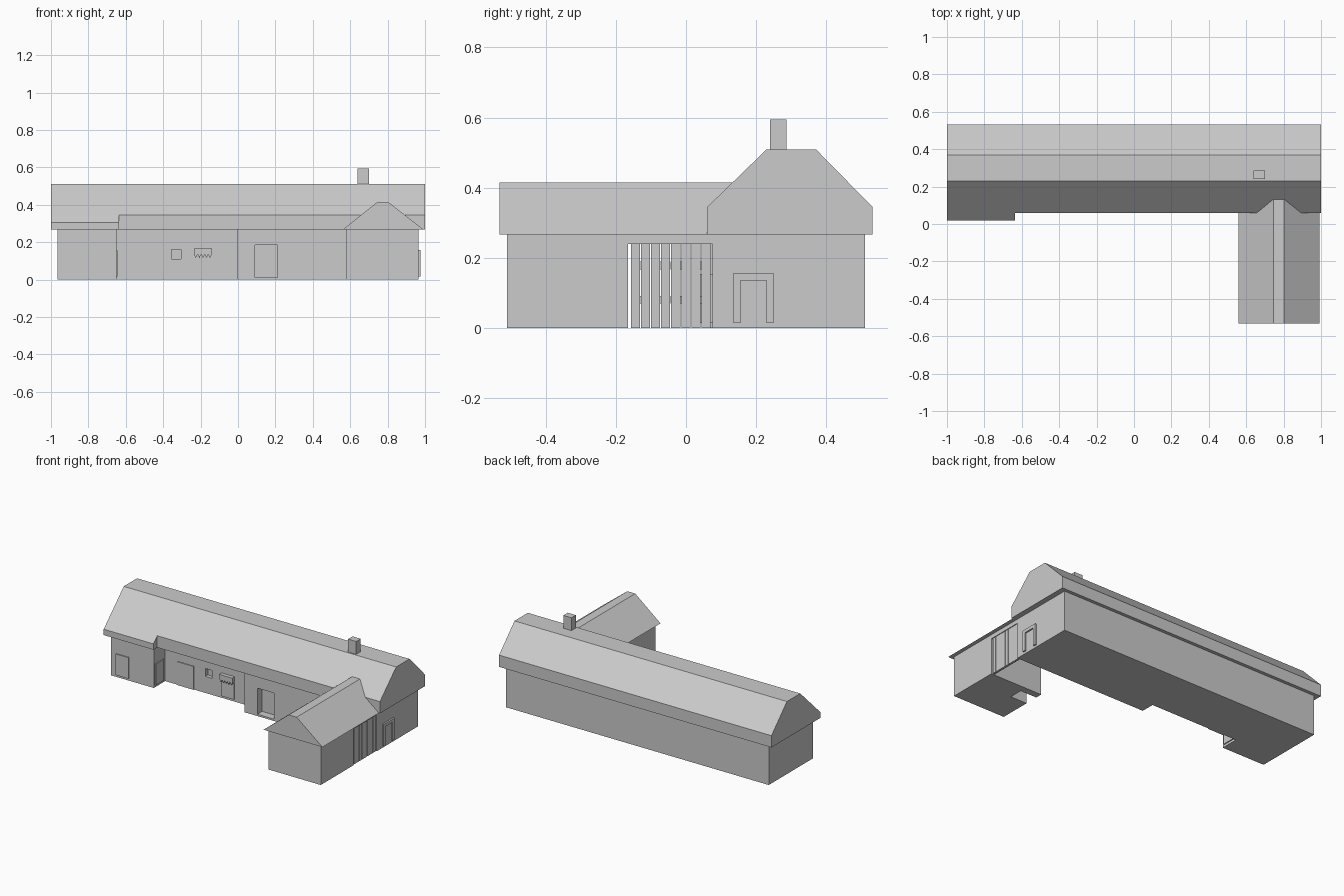
import bpy, bmesh
from mathutils import Vector

cube = bpy.data.objects.get("Cube")
if cube:
    bpy.data.objects.remove(cube, do_unlink=True)

GREY = (0.6, 0.6, 0.6, 1)
mat = bpy.data.materials.new("plain grey")
mat.use_nodes = True
mat.diffuse_color = GREY
mat.node_tree.nodes["Principled BSDF"].inputs["Base Color"].default_value = GREY


def prism(name, outline, axis, start, end):
    """Extrude a 2D outline along x (y,z), y (x,z) or z (x,y)."""
    place = {"x": lambda a, b: (start, a, b),
             "y": lambda a, b: (a, start, b),
             "z": lambda a, b: (a, b, start)}[axis]
    bm = bmesh.new()
    face = bm.faces.new([bm.verts.new(place(*p)) for p in outline])
    out = bmesh.ops.extrude_face_region(bm, geom=[face])
    shift = Vector([(end - start) * (axis == k) for k in "xyz"])
    verts = [g for g in out["geom"] if isinstance(g, bmesh.types.BMVert)]
    bmesh.ops.translate(bm, vec=shift, verts=verts)
    bmesh.ops.recalc_face_normals(bm, faces=bm.faces)
    mesh = bpy.data.meshes.new(name)
    bm.to_mesh(mesh)
    bm.free()
    mesh.materials.append(mat)
    obj = bpy.data.objects.new(name, mesh)
    bpy.context.scene.collection.objects.link(obj)
    return obj


def box(name, x, y, z):
    rect = [(x[0], y[0]), (x[1], y[0]), (x[1], y[1]), (x[0], y[1])]
    return prism(name, rect, "z", *z)


def cut(target, x, y, z):
    """Carve a box-shaped recess out of a wall."""
    cutter = box("cutter", x, y, z)
    cutter.hide_render = True
    mod = target.modifiers.new("recess", "BOOLEAN")
    mod.operation, mod.solver, mod.object = "DIFFERENCE", "EXACT", cutter
    dg = bpy.context.evaluated_depsgraph_get()
    mesh = bpy.data.meshes.new_from_object(target.evaluated_get(dg))
    target.modifiers.clear()
    target.data = mesh
    bpy.data.objects.remove(cutter, do_unlink=True)


def door_frame(name, axis, at, out, a, b, low, high, rim):
    """Thin upside-down U around a doorway."""
    u = [(a, low), (a, high), (b, high), (b, low),
         (b - rim, low), (b - rim, high - rim), (a + rim, high - rim), (a + rim, low)]
    prism(name, u, axis, at, at + out)


EAVE = 0.267

# Long house walls with stepped front
house = prism("house_walls", [
    (-0.965, 0.51), (-0.965, 0.045), (-0.65, 0.045), (-0.65, 0.165),
    (-0.005, 0.165), (-0.005, 0.075), (0.965, 0.075), (0.965, 0.51)], "z", 0, EAVE)
cut(house, (0.09, 0.21), (0, 0.125), (0.012, 0.185))
cut(house, (-0.355, -0.305), (0.1, 0.19), (0.11, 0.162))

# Long roof with flat ridge, and its deeper eave over the end block
prism("house_roof", [(0.06, EAVE), (0.06, 0.345), (0.23, 0.51),
                     (0.37, 0.51), (0.532, 0.345), (0.532, EAVE)], "x", -1, 1)
prism("end_block_eave", [(0.02, EAVE), (0.02, 0.306), (0.06, 0.345), (0.06, EAVE)],
      "x", -1, -0.635)

# Front wing
wing = box("wing_walls", (0.58, 0.965), (-0.51, -0.165), (0, EAVE))
cut(wing, (0.5, 0.7), (-0.3, -0.21), (-0.1, 0.15))
prism("wing_roof", [(0.56, EAVE), (0.745, 0.415), (0.803, 0.415), (0.992, EAVE)],
      "y", -0.532, 0.2)

# Slatted passage between wing and house
box("passage_lintel", (0.58, 0.965), (-0.165, 0.075), (0.24, EAVE))
for i in range(8):
    y = -0.157 + i * 0.0287
    box("passage_slat", (0.945, 0.96), (y, y + 0.026), (0, 0.24))
    if i % 2 == 0:
        for z in (0.07, 0.168):
            box("passage_rail", (0.935, 0.945), (y, y + 0.055), (z, z + 0.022))

# Chimney
box("chimney", (0.64, 0.7), (0.24, 0.287), (0.45, 0.595))

# Doors
door_frame("side_door_frame", "x", 0.965, 0.01, 0.135, 0.25, 0.015, 0.157, 0.021)
box("end_block_door", (-0.925, -0.83), (0.038, 0.045), (0.015, 0.155))
box("end_block_side_door", (-0.65, -0.643), (0.06, 0.145), (0.015, 0.155))
box("middle_door", (-0.56, -0.44), (0.16, 0.165), (0, 0.155))

# Serving hatch with a scalloped valance
box("hatch_panel", (-0.235, -0.14), (0.158, 0.165), (0.015, 0.125))
teeth = [(-0.235 + i * 0.095 / 10, 0.115 if i % 2 else 0.135) for i in range(11)]
prism("hatch_valance", teeth + [(-0.14, 0.165), (-0.235, 0.165)], "y", 0.14, 0.165)
